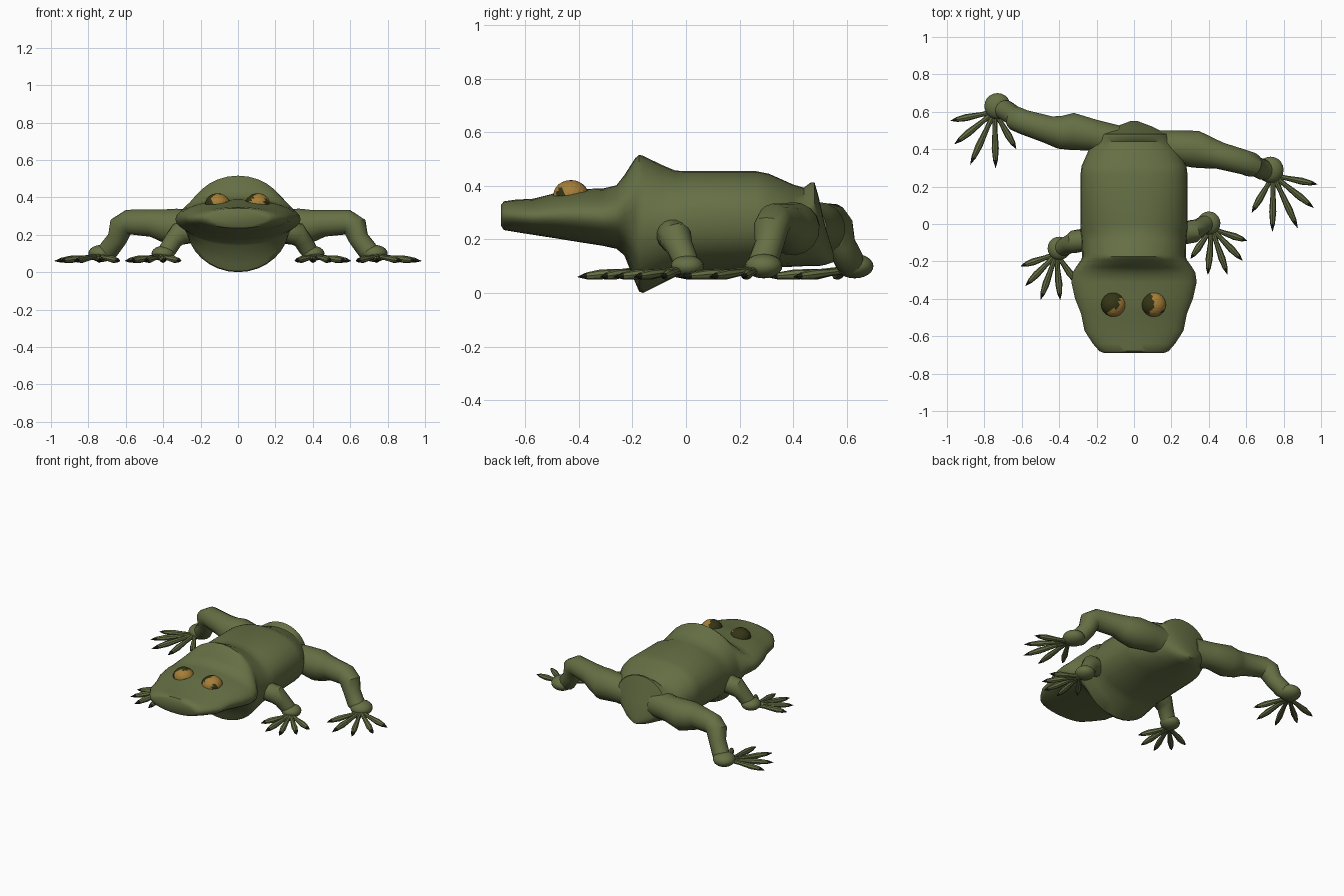
import bpy
import bmesh
from math import sin, cos, pi, copysign
from mathutils import Vector

if "Cube" in bpy.data.objects:
    bpy.data.objects.remove(bpy.data.objects["Cube"])


def material(name, rgb):
    m = bpy.data.materials.new(name)
    m.use_nodes = True
    m.diffuse_color = (*rgb, 1)
    m.node_tree.nodes["Principled BSDF"].inputs["Base Color"].default_value = (*rgb, 1)
    return m


SKIN = material("olive skin", (0.13, 0.16, 0.058))
CLAW = material("dark claw", (0.02, 0.02, 0.012))
GOLD = material("amber eye", (0.38, 0.21, 0.04))
PUPIL = material("dark pupil", (0.035, 0.035, 0.008))


def finish(bm, name, mats, angle=0.7):
    bmesh.ops.recalc_face_normals(bm, faces=bm.faces)
    mesh = bpy.data.meshes.new(name)
    bm.to_mesh(mesh)
    bm.free()
    obj = bpy.data.objects.new(name, mesh)
    bpy.context.collection.objects.link(obj)
    for m in mats:
        mesh.materials.append(m)
    if angle:
        bpy.ops.object.select_all(action="DESELECT")
        obj.select_set(True)
        bpy.context.view_layer.objects.active = obj
        bpy.ops.object.shade_smooth_by_angle(angle=angle)
    return obj


def loft(bm, rings, last_index=0):
    """Skin a list of point rings and cap both ends."""
    loops = [[bm.verts.new(p) for p in ring] for ring in rings]
    n = len(loops[0])
    for k, (a, b) in enumerate(zip(loops, loops[1:])):
        for i in range(n):
            f = bm.faces.new((a[i], a[(i + 1) % n], b[(i + 1) % n], b[i]))
            f.material_index = last_index if k == len(loops) - 2 else 0
    bm.faces.new(loops[0])
    bm.faces.new(loops[-1]).material_index = last_index


def tube(bm, path, sides=16, last_index=0):
    """Round tube through (point, radius) pairs."""
    pts = [Vector(p) for p, r in path]
    rings = []
    for i, (p, r) in enumerate(path):
        t = (pts[min(i + 1, len(pts) - 1)] - pts[max(i - 1, 0)]).normalized()
        u = t.cross(Vector((0.3, 1, 0.1))).normalized()
        v = t.cross(u)
        rings.append([pts[i] + r * (u * cos(2 * pi * k / sides) + v * sin(2 * pi * k / sides))
                      for k in range(sides)])
    loft(bm, rings, last_index)


def section(y, w, low, high, e=2.0, n=32):
    """Superellipse cross-section of the body at depth y."""
    def power(c):
        return copysign(abs(c) ** (2 / e), c)
    mid, h = (low + high) / 2, (high - low) / 2
    return [Vector((w * power(cos(2 * pi * k / n)), y, mid + h * power(sin(2 * pi * k / n))))
            for k in range(n)]


# Head, collar hump, trunk and rump in one skin
profile = [
    (-0.69, 0.16, 0.25, 0.33), (-0.68, 0.185, 0.235, 0.342), (-0.64, 0.22, 0.228, 0.348),
    (-0.57, 0.265, 0.217, 0.352), (-0.48, 0.283, 0.203, 0.375), (-0.4, 0.315, 0.19, 0.388),
    (-0.31, 0.335, 0.176, 0.39), (-0.26, 0.328, 0.165, 0.402), (-0.23, 0.31, 0.14, 0.44),
    (-0.19, 0.282, 0.04, 0.503), (-0.175, 0.277, 0.005, 0.516), (-0.16, 0.277, 0, 0.512),
    (-0.09, 0.28, 0.035, 0.478), (-0.04, 0.285, 0.06, 0.457), (0.0, 0.287, 0.08, 0.455),
    (0.26, 0.287, 0.09, 0.455), (0.31, 0.28, 0.095, 0.445), (0.4, 0.24, 0.098, 0.405),
    (0.44, 0.21, 0.1, 0.393), (0.465, 0.19, 0.1, 0.412), (0.48, 0.18, 0.1, 0.413),
    (0.495, 0.15, 0.1, 0.36), (0.52, 0.1, 0.105, 0.25), (0.55, 0.02, 0.115, 0.15)]
bm = bmesh.new()
loft(bm, [section(y, w, lo, hi, 2.35 if 0 <= y < 0.35 else 2) for y, w, lo, hi in profile])
finish(bm, "body", [SKIN])

# Foot: flattened heel ball with five clawed toes
TOES = [(0.25, -0.078), (0.23, -0.203), (0.145, -0.312), (0.01, -0.33), (-0.1, -0.228)]
FINGERS = [(0.205, -0.095), (0.18, -0.2), (0.1, -0.275), (-0.005, -0.275), (-0.097, -0.19)]


def foot(name, side, x, y, r, tips):
    bm = bmesh.new()
    bmesh.ops.create_uvsphere(bm, u_segments=20, v_segments=12, radius=r)
    for v in bm.verts:
        v.co = Vector((side * x + v.co.x, y + v.co.y, 0.1 + v.co.z * 0.65))
    finish(bm, name + "_heel", [SKIN])
    bm = bmesh.new()
    for dx, dy in tips:
        base = Vector((side * (x + 0.015), y - 0.03, 0.085))
        tip = Vector((side * (x + dx), y + dy, 0.06))
        tube(bm, [(base.lerp(tip, t), q) for t, q in
                  ((0, 0.016), (0.3, 0.013), (0.65, 0.019), (0.86, 0.013), (1, 0.001))],
             8, 1)
    finish(bm, name + "_toes", [SKIN, CLAW])


def limb(name, side, path):
    bm = bmesh.new()
    tube(bm, [((side * x, y, z), r) for x, y, z, r in path])
    finish(bm, name, [SKIN])


# Hind legs, one stretched further back than the other
limb("left_hind_leg", 1, [
    (0.1, 0.41, 0.24, 0.09), (0.22, 0.41, 0.245, 0.09), (0.33, 0.4, 0.24, 0.1),
    (0.4, 0.38, 0.25, 0.085), (0.46, 0.365, 0.262, 0.072), (0.59, 0.33, 0.268, 0.066),
    (0.625, 0.318, 0.245, 0.066), (0.645, 0.31, 0.18, 0.054), (0.69, 0.29, 0.12, 0.055),
    (0.72, 0.28, 0.1, 0.045)])
limb("right_hind_leg", -1, [
    (0.1, 0.44, 0.24, 0.09), (0.22, 0.475, 0.245, 0.085), (0.33, 0.495, 0.24, 0.1),
    (0.4, 0.49, 0.25, 0.088), (0.46, 0.505, 0.262, 0.074), (0.59, 0.545, 0.268, 0.066),
    (0.625, 0.56, 0.245, 0.066), (0.645, 0.58, 0.18, 0.054), (0.69, 0.61, 0.12, 0.055),
    (0.72, 0.62, 0.1, 0.045)])
foot("left_hind_foot", 1, 0.73, 0.29, 0.07, TOES)
foot("right_hind_foot", -1, 0.73, 0.63, 0.07, TOES)

# Front legs
for name, side, y0, y1 in (("left", 1, -0.05, 0.005), ("right", -1, -0.085, -0.13)):
    d = y1 - y0
    limb(name + "_front_leg", side, [
        (0.18, y0, 0.23, 0.065), (0.27, y0, 0.215, 0.06), (0.315, y0 + d * 0.2, 0.205, 0.062),
        (0.345, y0 + d * 0.5, 0.17, 0.05), (0.37, y0 + d * 0.8, 0.13, 0.048),
        (0.39, y1, 0.1, 0.045)])
    foot(name + "_front_foot", side, 0.4, y1, 0.062, FINGERS)


# Eyes: faceted balls with dark patches chosen by face direction
def eye(name, x, is_dark):
    bm = bmesh.new()
    bmesh.ops.create_icosphere(bm, subdivisions=3, radius=0.066)
    bm.normal_update()
    for f in bm.faces:
        f.material_index = int(is_dark(f.normal))
    for v in bm.verts:
        v.co = Vector((x + v.co.x, -0.43 + v.co.y, 0.365 + v.co.z * 0.86))
    finish(bm, name, [GOLD, PUPIL], 0)


def left_dark(n):
    inner = n.dot(Vector((-0.85, 0.1, 0.5))) > 0.5 and n.y > -0.75
    return inner or n.dot(Vector((0.75, -0.6, 0.15))) > 0.92


def right_dark(n):
    front_patch = n.dot(Vector((0.1, -0.85, 0.5))) > 0.8
    side_patch = n.dot(Vector((0.9, -0.1, 0.4))) > 0.75
    return not (front_patch or side_patch)


eye("left_eye", 0.105, left_dark)
eye("right_eye", -0.11, right_dark)
